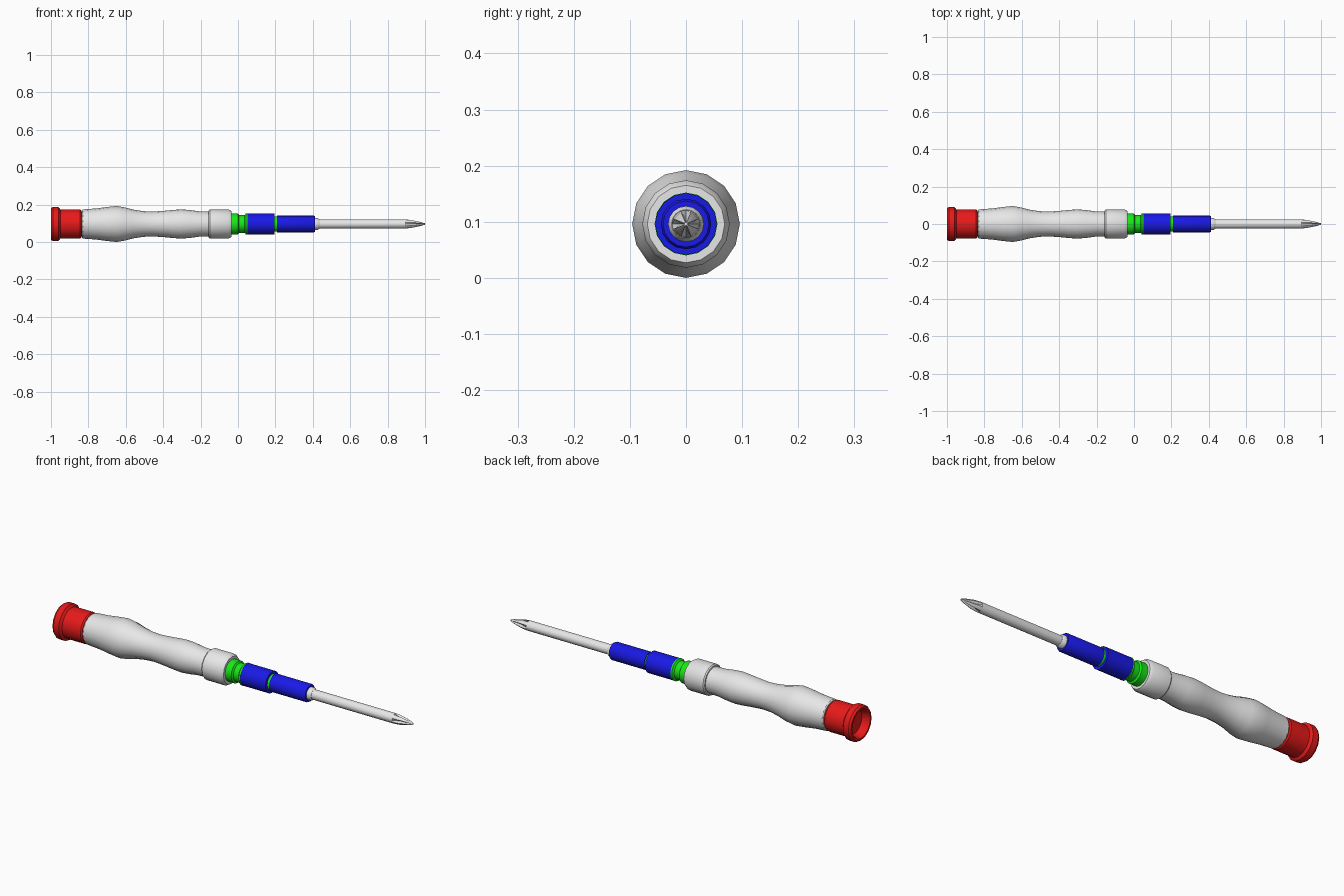
import bpy
import bmesh
from math import sin, cos, pi, radians

if "Cube" in bpy.data.objects:
    bpy.data.objects.remove(bpy.data.objects["Cube"], do_unlink=True)

AXIS_Z = 0.096


def material(name, rgb):
    mat = bpy.data.materials.new(name)
    mat.use_nodes = True
    mat.diffuse_color = (*rgb, 1)
    mat.node_tree.nodes["Principled BSDF"].inputs["Base Color"].default_value = (*rgb, 1)
    return mat


grey = material("light grey", (0.8, 0.8, 0.8))
red = material("red", (0.8, 0.01, 0.01))
green = material("green", (0.01, 0.8, 0.01))
blue = material("blue", (0.01, 0.01, 0.8))


def lathe(name, profile, mat, sides=16, flute=None):
    """Turn (x, radius) points about the long axis; flute(x, step) scales the radius."""
    bm = bmesh.new()
    rings = []
    for x, r in profile:
        if r == 0:
            rings.append([bm.verts.new((x, 0, AXIS_Z))] * sides)
            continue
        ring = []
        for i in range(sides):
            a = 2 * pi * i / sides
            k = r * (flute(x, i) if flute else 1)
            ring.append(bm.verts.new((x, k * sin(a), AXIS_Z + k * cos(a))))
        rings.append(ring)
    for a, b in zip(rings, rings[1:]):
        for i in range(sides):
            j = (i + 1) % sides
            corners = dict.fromkeys((a[i], a[j], b[j], b[i]))
            bm.faces.new(list(corners))
    bmesh.ops.recalc_face_normals(bm, faces=bm.faces)
    mesh = bpy.data.meshes.new(name)
    bm.to_mesh(mesh)
    bm.free()
    mesh.materials.append(mat)
    obj = bpy.data.objects.new(name, mesh)
    bpy.context.collection.objects.link(obj)
    bpy.ops.object.select_all(action="DESELECT")
    obj.select_set(True)
    bpy.context.view_layer.objects.active = obj
    bpy.ops.object.shade_smooth_by_angle(angle=radians(32))
    return obj


# Swivel cap with a dished end
lathe("swivel_cap", [(-0.96, 0), (-0.96, 0.062), (-0.99, 0.068), (-1, 0.074),
                     (-1, 0.084), (-0.99, 0.091), (-0.96, 0.091), (-0.95, 0.078),
                     (-0.845, 0.078), (-0.838, 0.073), (-0.838, 0)], red)
lathe("cap_pivot", [(-0.85, 0), (-0.85, 0.068), (-0.82, 0.068), (-0.82, 0)], red)

# Contoured grip
lathe("handle", [(-0.835, 0), (-0.835, 0.074), (-0.83, 0.078), (-0.76, 0.083),
                 (-0.70, 0.091), (-0.65, 0.096), (-0.61, 0.090), (-0.56, 0.077),
                 (-0.51, 0.069), (-0.46, 0.066), (-0.40, 0.070), (-0.35, 0.075),
                 (-0.305, 0.078), (-0.26, 0.075), (-0.21, 0.068), (-0.15, 0.066),
                 (-0.15, 0)], grey)
lathe("handle_collar", [(-0.157, 0), (-0.157, 0.073), (-0.151, 0.078), (-0.05, 0.078),
                        (-0.035, 0.069), (-0.035, 0)], grey)

# Stepped core and two sleeves
lathe("core", [(-0.04, 0), (-0.04, 0.056), (0, 0.056), (0.006, 0.047), (0.035, 0.047),
               (0.042, 0.056), (0.05, 0.056), (0.05, 0.041), (0.22, 0.041), (0.22, 0)], green)
lathe("rear_sleeve", [(0.048, 0), (0.048, 0.055), (0.195, 0.055), (0.195, 0)], blue)
lathe("front_sleeve", [(0.208, 0), (0.208, 0.045), (0.405, 0.045), (0.412, 0.041),
                       (0.412, 0)], blue)

# Shaft with a cross-fluted tip
lathe("shaft_collar", [(0.40, 0), (0.40, 0.032), (0.425, 0.032), (0.435, 0.026),
                       (0.435, 0)], grey)


def cross_flute(x, step):
    if x < 0.91:
        return 1
    return 0.45 if step % 4 == 0 else 1


lathe("shaft", [(0.42, 0), (0.42, 0.025), (0.895, 0.025), (0.93, 0.022),
                (0.975, 0.012), (1, 0.004), (1, 0)], grey, flute=cross_flute)
